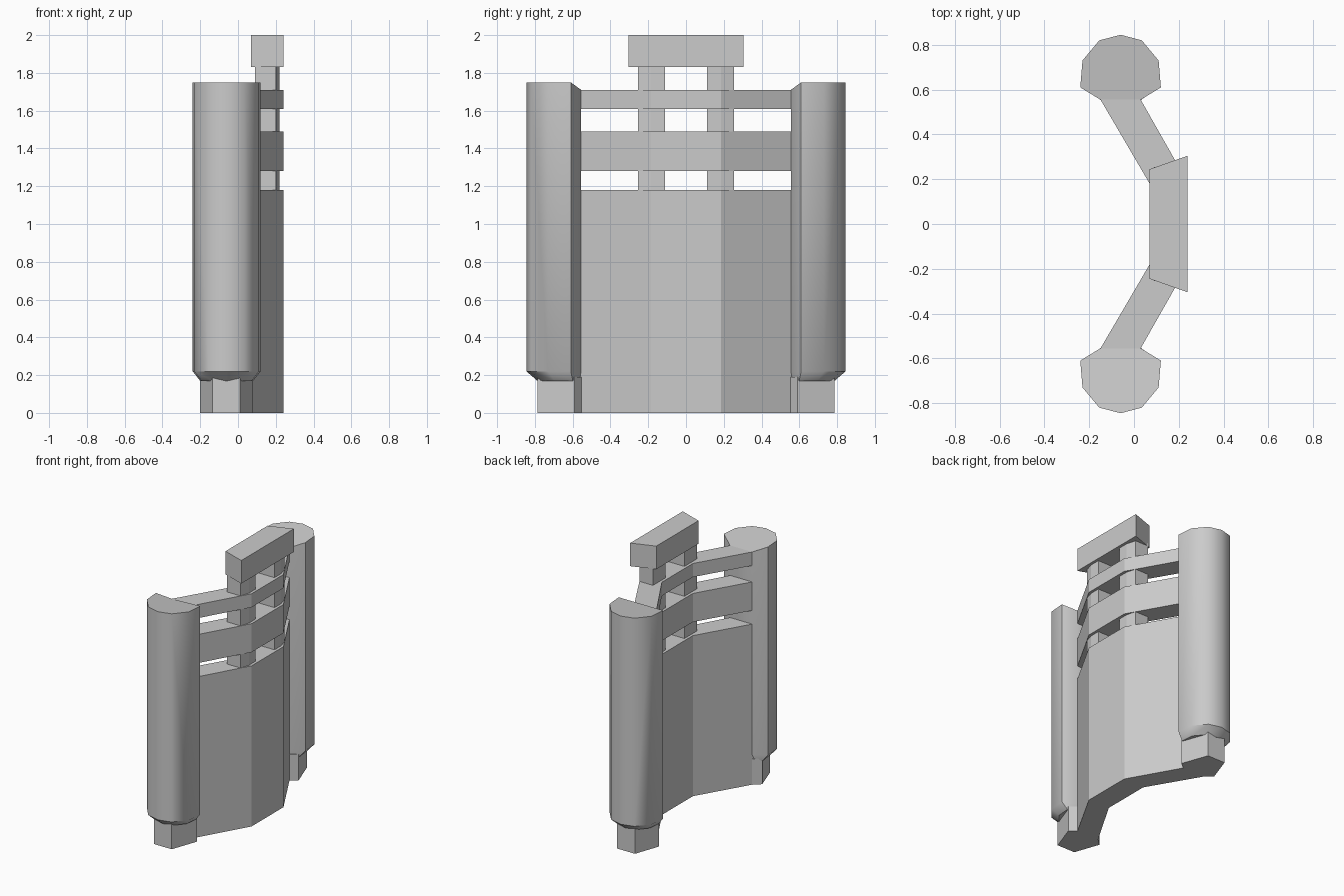
import bpy, bmesh, math

old = bpy.data.objects.get("Cube")
if old:
    bpy.data.objects.remove(old, do_unlink=True)

grey = bpy.data.materials.new("stone_grey")
grey.use_nodes = True
grey.diffuse_color = (0.6, 0.6, 0.6, 1)
grey.node_tree.nodes["Principled BSDF"].inputs["Base Color"].default_value = (0.6, 0.6, 0.6, 1)


def loft(name, rings, smooth=None):
    """Skin a stack of matching rings of 3D points and cap both ends."""
    bm = bmesh.new()
    loops = [[bm.verts.new(p) for p in ring] for ring in rings]
    n = len(loops[0])
    for low, high in zip(loops, loops[1:]):
        for i in range(n):
            j = (i + 1) % n
            bm.faces.new((low[i], low[j], high[j], high[i]))
    bm.faces.new(loops[0])
    bm.faces.new(loops[-1])
    bmesh.ops.recalc_face_normals(bm, faces=bm.faces)
    mesh = bpy.data.meshes.new(name)
    bm.to_mesh(mesh)
    bm.free()
    mesh.materials.append(grey)
    obj = bpy.data.objects.new(name, mesh)
    bpy.context.collection.objects.link(obj)
    if smooth:
        bpy.ops.object.select_all(action='DESELECT')
        obj.select_set(True)
        bpy.context.view_layer.objects.active = obj
        bpy.ops.object.shade_smooth_by_angle(angle=math.radians(smooth))
    return obj


def prism(name, plan, z0, z1):
    return loft(name, [[(x, y, z) for x, y in plan] for z in (z0, z1)])


def mirrored(half):
    """Close a half plan by reflecting it across y = 0."""
    return half + [(x, -y) for x, y in reversed(half)]


# Bent wall and the two rails above it share one plan
outer = [(0.013, 0.585), (0.24, 0.185)]
inner = [(-0.167, 0.585), (0.07, 0.18)]
bent = mirrored(outer) + mirrored(inner)[::-1]
for name, z0, z1 in (("wall", 0, 1.18), ("middle_rail", 1.28, 1.49), ("top_rail", 1.61, 1.71)):
    prism(name, bent, z0, z1)

# Cap block over the posts
prism("cap", mirrored([(0.07, 0.245), (0.24, 0.305)]), 1.83, 2.0)

pillar_half = [(0.03, 0.555), (0.12, 0.61), (0.11, 0.73), (0.035, 0.82), (-0.06, 0.845)]
pillar = pillar_half + [(-0.12 - x, y) for x, y in reversed(pillar_half[:-1])]
foot = [(0.03, 0.553), (0.08, 0.59), (0.01, 0.785), (-0.135, 0.785), (-0.2, 0.6), (-0.15, 0.553)]
post = [(0.09, 0.11), (0.22, 0.11), (0.22, 0.185), (0.2, 0.255), (0.09, 0.255)]

for label, s in (("left", 1), ("right", -1)):
    # Rounded pillar with a tapered base and a dipped inner lip
    taper = [(-0.06 + (x + 0.06) * 0.78, s * (0.555 + (y - 0.555) * 0.8), 0.17) for x, y in pillar]
    base = [(x, s * y, 0.22) for x, y in pillar]
    top = [(x, s * y, 1.71 if y < 0.56 else 1.75) for x, y in pillar]
    loft(label + "_pillar", [taper, base, top], smooth=40)
    # Foot block and bent post
    prism(label + "_foot", [(x, s * y) for x, y in foot], 0, 0.19)
    prism(label + "_post", [(x, s * y) for x, y in post], 1.15, 1.85)
